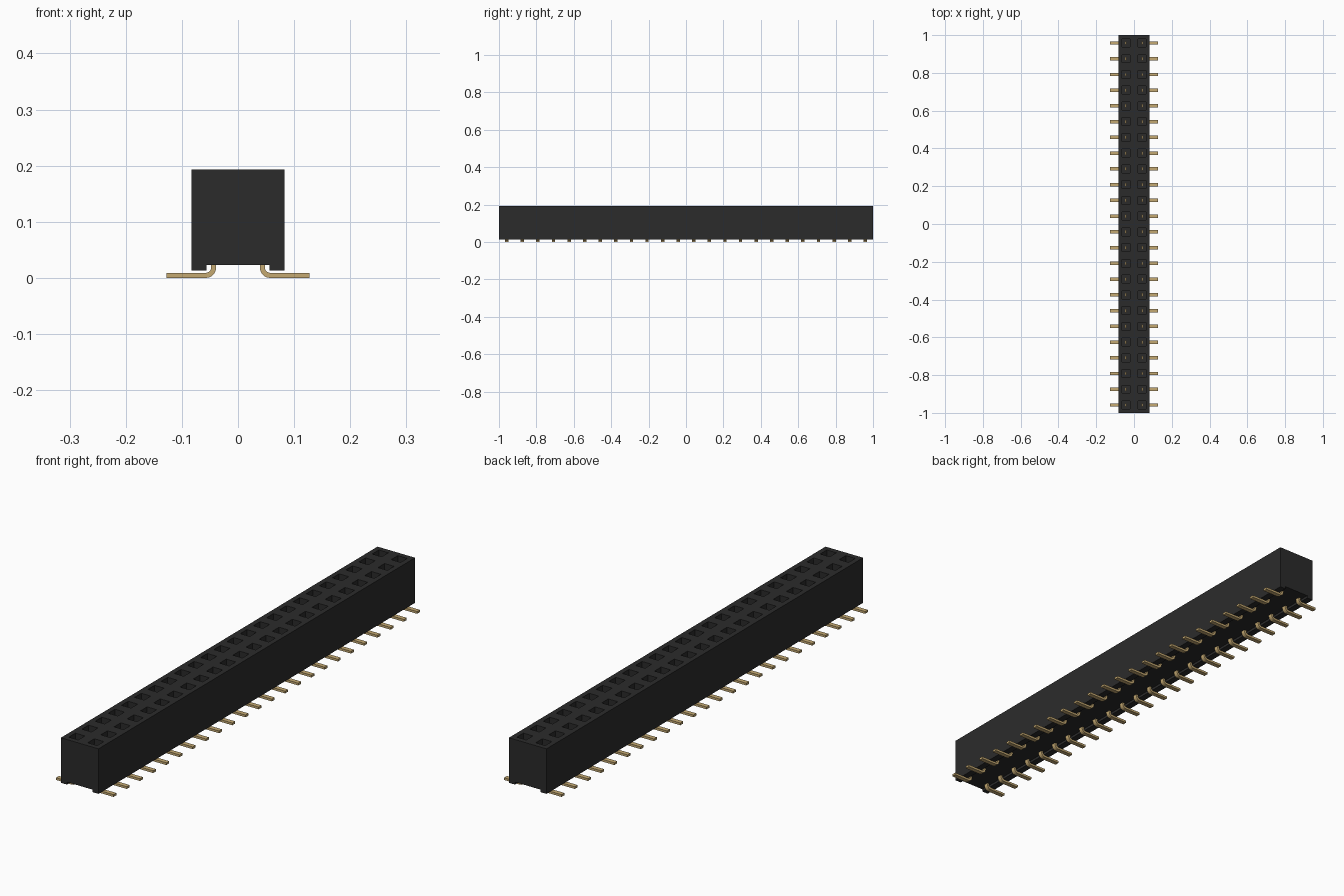
import bpy, bmesh, math
from mathutils import Vector

if "Cube" in bpy.data.objects:
    bpy.data.objects.remove(bpy.data.objects["Cube"], do_unlink=True)

ROWS, PITCH, COL = 24, 1 / 12, 0.042
ROW_Y = [(i - (ROWS - 1) / 2) * PITCH for i in range(ROWS)]


def material(name, rgb):
    m = bpy.data.materials.new(name)
    m.use_nodes = True
    m.diffuse_color = (*rgb, 1)
    m.node_tree.nodes["Principled BSDF"].inputs["Base Color"].default_value = (*rgb, 1)
    return m


black = material("black plastic", (0.024, 0.024, 0.024))
gold = material("gold metal", (0.56, 0.40, 0.17))


def make_object(name, bm, mat):
    bmesh.ops.recalc_face_normals(bm, faces=bm.faces)
    mesh = bpy.data.meshes.new(name)
    bm.to_mesh(mesh)
    bm.free()
    mesh.materials.append(mat)
    ob = bpy.data.objects.new(name, mesh)
    bpy.context.collection.objects.link(ob)
    return ob


def prism(bm, profile, y, width):
    """Extrude an x-z outline along y, centred on y."""
    rings = [[bm.verts.new((x, y + s * width / 2, z)) for x, z in profile] for s in (-1, 1)]
    n = len(profile)
    bm.faces.new(rings[0])
    bm.faces.new(rings[1][::-1])
    for i in range(n):
        j = (i + 1) % n
        bm.faces.new((rings[0][i], rings[0][j], rings[1][j], rings[1][i]))


def box(bm, x, y, z0, z1, w, d):
    prism(bm, [(x - w / 2, z0), (x + w / 2, z0), (x + w / 2, z1), (x - w / 2, z1)], y, d)


# Housing: long block with a shallow channel underneath
bm = bmesh.new()
prism(bm, [(-0.083, 0.013), (-0.056, 0.013), (-0.056, 0.023), (0.056, 0.023),
           (0.056, 0.013), (0.083, 0.013), (0.083, 0.193), (-0.083, 0.193)], 0, 2.0)
housing = make_object("housing", bm, black)

# Square sockets cut into the top
bm = bmesh.new()
for y in ROW_Y:
    for side in (-1, 1):
        box(bm, side * COL, y, 0.06, 0.25, 0.042, 0.042)
cutter = make_object("socket_cutter", bm, black)
mod = housing.modifiers.new("sockets", "BOOLEAN")
mod.operation, mod.solver, mod.object = "DIFFERENCE", "EXACT", cutter
bpy.context.view_layer.update()
baked = bpy.data.meshes.new_from_object(housing.evaluated_get(bpy.context.evaluated_depsgraph_get()))
housing.modifiers.clear()
housing.data = baked
bpy.data.objects.remove(cutter, do_unlink=True)


def lead_profile(side):
    """Flat foot, rounded bend and upright leg, as an x-z outline."""
    def arc(r):
        return [(0.057 - r * math.sin(a), 0.018 - r * math.cos(a))
                for a in (math.pi / 2 * k / 5 for k in range(6))]
    pts = [(0.127, 0.0)] + arc(0.018) + [(0.039, 0.17), (0.048, 0.17)] + arc(0.009)[::-1] + [(0.127, 0.009)]
    return [(side * x, z) for x, z in pts]


# Bent contacts: foot on the board, post standing inside the socket
for side, name in ((1, "left_contacts"), (-1, "right_contacts")):
    bm = bmesh.new()
    for y in ROW_Y:
        prism(bm, lead_profile(side), y, 0.018)
    make_object(name, bm, gold)
